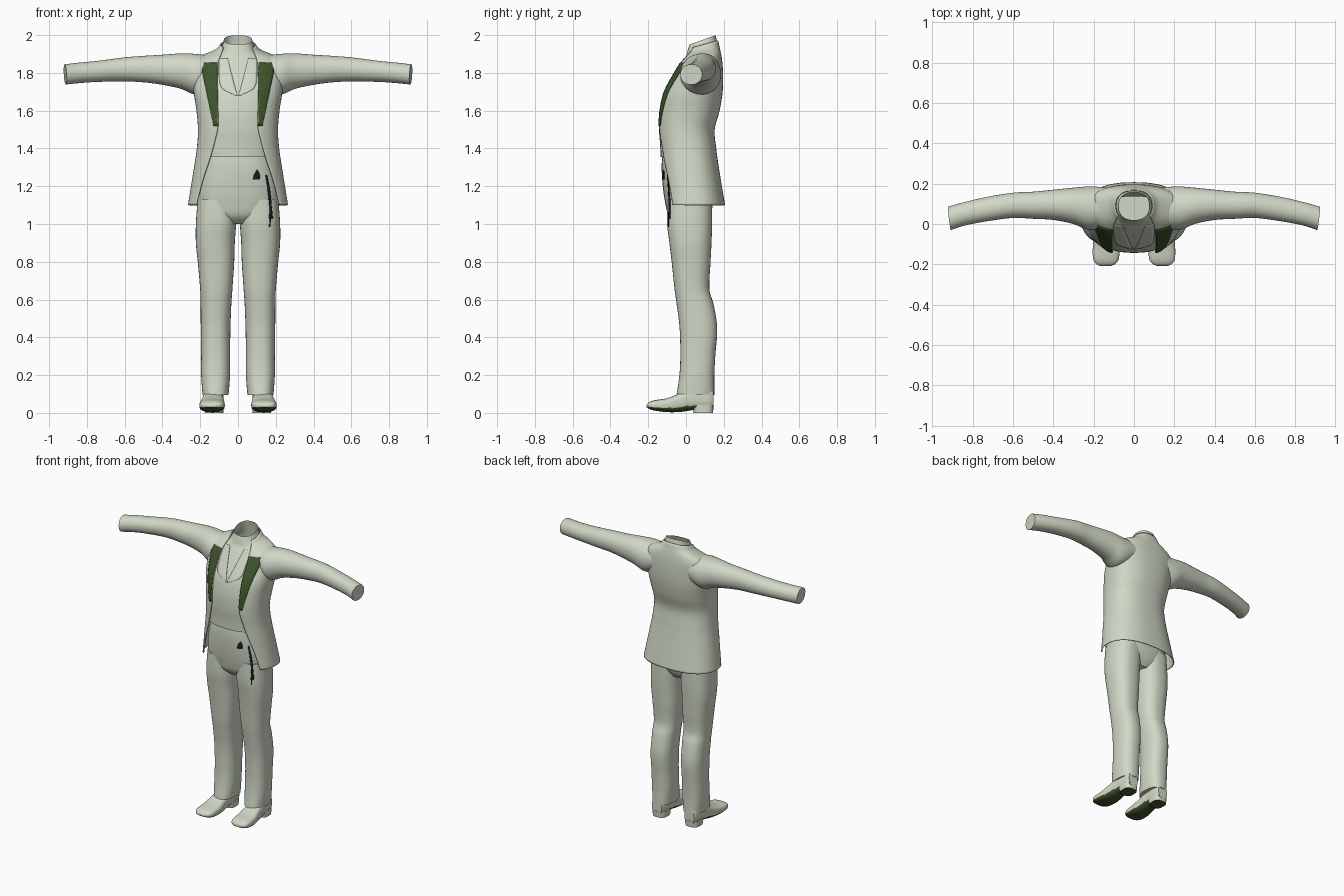
import bpy, bmesh, math
from mathutils import Vector

cube = bpy.data.objects.get("Cube")
if cube:
    bpy.data.objects.remove(cube)


def material(name, rgb):
    m = bpy.data.materials.new(name)
    m.use_nodes = True
    m.diffuse_color = (*rgb, 1)
    bsdf = next(n for n in m.node_tree.nodes if n.type == "BSDF_PRINCIPLED")
    bsdf.inputs["Base Color"].default_value = (*rgb, 1)
    bsdf.inputs["Roughness"].default_value = 0.8
    return m


CLOTH = material("pale_sage", (0.64, 0.69, 0.57))
GREEN = material("dark_green", (0.05, 0.09, 0.025))
INK = material("dark_navy", (0.01, 0.012, 0.02))


def sample(rows, p):
    """Smoothly interpolate a row table at position p."""
    p = min(max(p, rows[0][0]), rows[-1][0])
    i = 0
    while i < len(rows) - 2 and rows[i + 1][0] < p:
        i += 1

    def slope(k, c):
        a, b = rows[max(k - 1, 0)], rows[min(k + 1, len(rows) - 1)]
        return (b[c] - a[c]) / (b[0] - a[0])
    h = rows[i + 1][0] - rows[i][0]
    t = (p - rows[i][0]) / h
    out = []
    for c in range(1, len(rows[0])):
        a, b = rows[i][c], rows[i + 1][c]
        out.append(a * (1 + 2 * t) * (1 - t) ** 2 + b * t * t * (3 - 2 * t)
                   + h * slope(i, c) * t * (1 - t) ** 2
                   - h * slope(i + 1, c) * t * t * (1 - t))
    return out


def finish(name, bm, mats, mirror=False, thick=0, angle=45):
    me = bpy.data.meshes.new(name)
    bm.to_mesh(me)
    bm.free()
    ob = bpy.data.objects.new(name, me)
    bpy.context.collection.objects.link(ob)
    for m in mats:
        me.materials.append(m)
    if thick:
        s = ob.modifiers.new("thickness", "SOLIDIFY")
        s.thickness, s.offset = thick, -1
    if mirror:
        ob.modifiers.new("mirror", "MIRROR").use_clip = False
    bpy.ops.object.select_all(action="DESELECT")
    ob.select_set(True)
    bpy.context.view_layer.objects.active = ob
    bpy.ops.object.shade_smooth_by_angle(angle=math.radians(angle))
    return ob


def power(v, e):
    return math.copysign(abs(v) ** e, v)


def loft(name, rows, axis="z", n=2.4, steps=40, sides=48, caps=(True, True),
         gap=None, warp=None, mirror=False, thick=0, sole=False):
    """Loft rounded sections (position, a0, a1, b0, b1); gap opens the front."""
    bm = bmesh.new()
    rings = []
    for i in range(steps + 1):
        p = rows[0][0] + (rows[-1][0] - rows[0][0]) * i / steps
        a0, a1, b0, b1 = sample(rows, p)
        ca, ra, cb, rb = (a0 + a1) / 2, (a1 - a0) / 2, (b0 + b1) / 2, (b1 - b0) / 2
        start = 0
        if gap:
            start = math.asin(min(0.99, sample(gap, p)[0] / ra) ** (n / 2))
        ring = []
        for j in range(sides + (1 if gap else 0)):
            t = start + (2 * math.pi - 2 * start) * j / sides
            a = ca + ra * power(math.sin(t), 2 / n)
            b = cb - rb * power(math.cos(t), 2 / n)
            co = {"z": (a, b, p), "x": (p, a, b), "y": (a, p, b)}[axis]
            ring.append(bm.verts.new(warp(*co) if warp else co))
        rings.append(ring)
    for lo, hi in zip(rings, rings[1:]):
        for j in range(sides):
            k = (j + 1) % len(lo)
            bm.faces.new((lo[j], lo[k], hi[k], hi[j]))
    for ring, cap in zip((rings[0][::-1], rings[-1]), caps):
        if cap:
            bm.faces.new(ring)
    if not gap:
        bmesh.ops.recalc_face_normals(bm, faces=bm.faces)
    if sole:
        bm.normal_update()
        for f in bm.faces:
            f.material_index = int(f.normal.z < -0.35)
    return finish(name, bm, [CLOTH, GREEN], mirror, thick)


def front_y(rows, x, z, n=2.4):
    """Depth of the front of a vertical loft at x, z."""
    a0, a1, b0, b1 = sample(rows, z)
    u = min(1, abs(x - (a0 + a1) / 2) / ((a1 - a0) / 2))
    return (b0 + b1) / 2 - (b1 - b0) / 2 * (1 - u ** n) ** (1 / n)


def plate(name, outline, surfaces, mat, lift=0.004, mirror=False, steps=24, across=6):
    """Thin sheet on the front of lofts; outline rows are (z, inner x, outer x)."""
    bm = bmesh.new()
    grid = []
    for i in range(steps + 1):
        z = outline[0][0] + (outline[-1][0] - outline[0][0]) * i / steps
        x0, x1 = sample(outline, z)
        line = []
        for j in range(across + 1):
            x = x0 + (x1 - x0) * j / across
            y = min(front_y(s, x, z) for s in surfaces) - lift
            line.append(bm.verts.new((x, y, z)))
        grid.append(line)
    for lo, hi in zip(grid, grid[1:]):
        for j in range(across):
            bm.faces.new((lo[j], lo[j + 1], hi[j + 1], hi[j]))
    return finish(name, bm, [mat], mirror, thick=0.003)


def even(table):
    """Expand (z, half width, front, back) into symmetric loft rows."""
    return [(z, -w, w, f, b) for z, w, f, b in table]


def collar_tilt(x, y, z):
    return x, y, z + 0.35 * (y - 0.088) * max(0, (z - 1.86) / 0.115)


# Shirt with neck band
shirt_rows = even([
    (1.355, .195, -.135, .15), (1.42, .2, -.137, .145), (1.5, .197, -.143, .138),
    (1.6, .205, -.138, .165), (1.7, .22, -.113, .18), (1.8, .225, -.058, .182),
    (1.86, .19, -.02, .178), (1.9, .12, .0, .172), (1.925, .093, .006, .168),
    (1.95, .081, .012, .163), (1.975, .075, .02, .157)])
loft("shirt", shirt_rows, steps=60, caps=(True, False), warp=collar_tilt)
plate("shirt_collar", [(1.68, .002, .012), (1.72, .014, .085), (1.8, .035, .1),
                       (1.88, .055, .1)], [shirt_rows], CLOTH, .005, True)

# Open jacket
jacket_rows = even([
    (1.1, .265, -.13, .207), (1.2, .249, -.135, .19), (1.3, .233, -.142, .174),
    (1.4, .218, -.148, .16), (1.5, .212, -.155, .152), (1.6, .22, -.15, .178),
    (1.7, .235, -.125, .194), (1.8, .24, -.07, .196), (1.86, .232, -.032, .192),
    (1.89, .195, -.012, .186), (1.92, .12, .0, .178), (1.95, .093, .008, .17)])
opening = [(1.1, .222), (1.23, .188), (1.35, .148), (1.45, .12), (1.52, .106),
           (1.65, .108), (1.8, .108), (1.88, .1), (1.92, .088), (1.95, .078)]
loft("jacket", jacket_rows, steps=70, sides=72, caps=(False, False), gap=opening,
     warp=collar_tilt, thick=.006)
plate("lapels", [(1.52, .108, .13), (1.6, .109, .147), (1.72, .11, .172),
                 (1.855, .108, .2)], [jacket_rows], GREEN, mirror=True)

# Sleeves
sleeve_rows = [
    (.12, -.01, .18, 1.73, 1.888), (.22, -.03, .186, 1.685, 1.9),
    (.3, .0, .18, 1.715, 1.903), (.4, .02, .17, 1.737, 1.896),
    (.5, .026, .16, 1.75, 1.89), (.6, .03, .155, 1.755, 1.882),
    (.75, .01, .13, 1.752, 1.863), (.85, -.01, .105, 1.745, 1.853),
    (.915, -.03, .085, 1.738, 1.845)]


def cuff_slant(x, y, z):
    w = max(0, (x - .8) / .115)
    return x + w * (.13 * (y - .03) + .06 * (z - 1.79)), y, z


loft("sleeves", sleeve_rows, axis="x", n=2.1, warp=cuff_slant, mirror=True)

# Trousers
hip_rows = even([
    (1.0, .09, -.05, .1), (1.04, .17, -.09, .125), (1.1, .212, -.108, .142),
    (1.2, .215, -.123, .152), (1.3, .195, -.129, .146), (1.38, .182, -.124, .14)])
leg_rows = [
    (.095, .05, .188, -.05, .15), (.2, .042, .195, -.035, .15),
    (.3, .042, .195, -.03, .155), (.45, .04, .197, -.034, .165),
    (.58, .035, .198, -.05, .145), (.65, .03, .2, -.06, .124),
    (.8, .02, .213, -.076, .13), (.9, .017, .223, -.088, .135),
    (1.0, .01, .223, -.1, .138), (1.13, .005, .214, -.1, .138)]
loft("trouser_hips", hip_rows)
loft("trouser_legs", leg_rows, steps=60, mirror=True)

# Hanging cord and clip on the left hip
plate("hip_cord", [(1.03, .165, .185), (1.08, .168, .18), (1.18, .158, .17),
                   (1.26, .147, .156)], [hip_rows, leg_rows], INK, across=2)
plate("cord_tail", [(.985, .166, .17), (1.03, .168, .176)],
      [hip_rows, leg_rows], INK, across=2)
plate("hip_clip", [(1.235, .08, .115), (1.26, .085, .115), (1.285, .1, .106)],
      [hip_rows], INK, across=3)

# Shoes with dark soles
shoe_rows = [
    (-.208, .115, .17, .03, .045), (-.197, .09, .19, .022, .056),
    (-.17, .075, .203, .013, .066), (-.1, .07, .203, .004, .078),
    (-.03, .075, .192, .005, .105), (.03, .078, .183, .014, .13),
    (.08, .076, .178, .018, .14), (.125, .08, .173, .018, .14),
    (.145, .09, .163, .022, .12)]
loft("shoes", shoe_rows, axis="y", n=2.8, mirror=True, sole=True)
loft("shoe_heels", [(0, .078, .175, .04, .143), (.045, .076, .177, .03, .147)],
     n=3, steps=4, mirror=True, sole=True)
